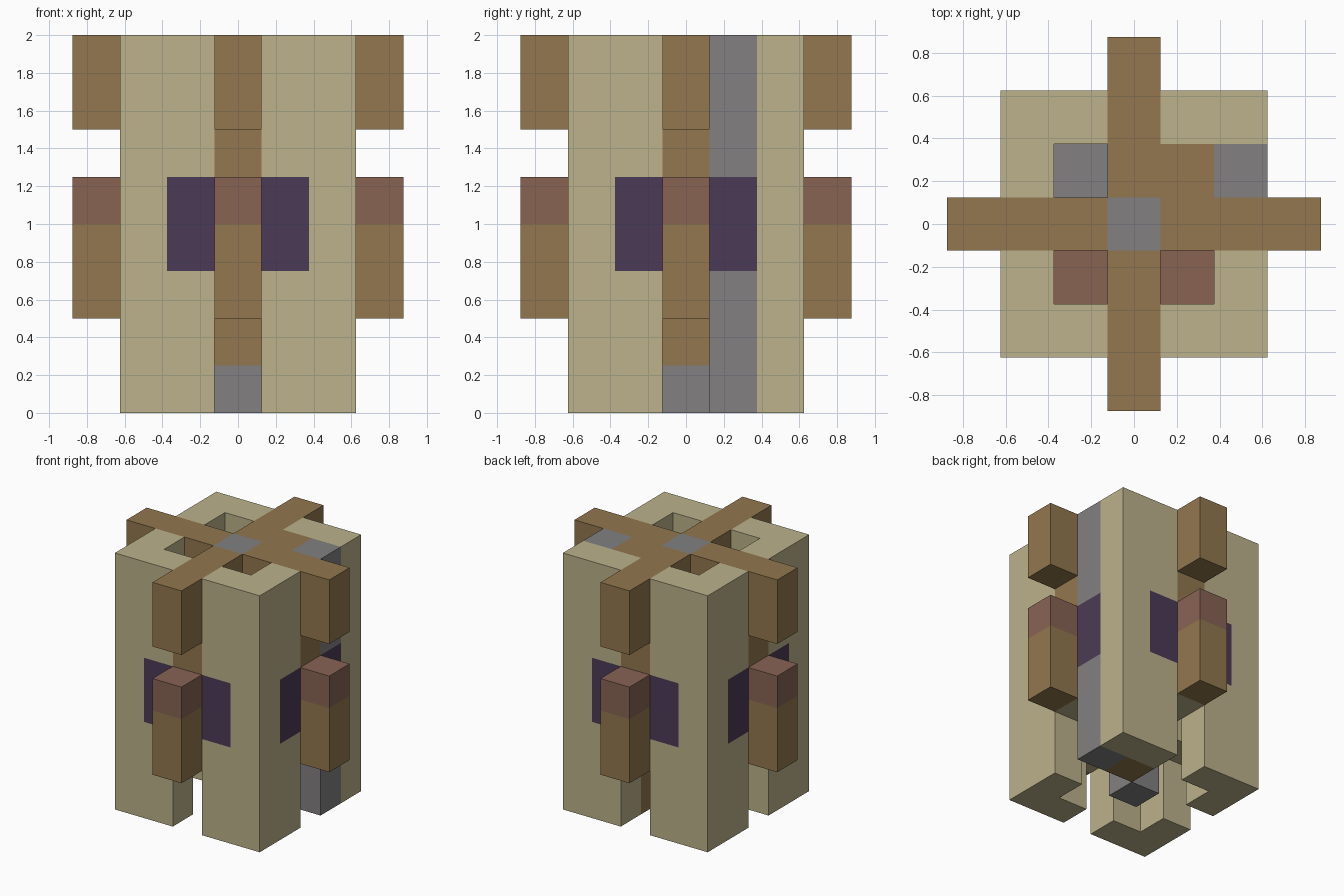
import bpy, bmesh
from mathutils import Vector

cube = bpy.data.objects.get("Cube")
if cube:
    bpy.data.objects.remove(cube, do_unlink=True)

CELL = 0.25
HEIGHT = 8


def material(name, rgb):
    linear = [((c / 255 + 0.055) / 1.055) ** 2.4 for c in rgb]
    mat = bpy.data.materials.new(name)
    mat.use_nodes = True
    mat.diffuse_color = (*linear, 1)
    bsdf = next(n for n in mat.node_tree.nodes if n.type == "BSDF_PRINCIPLED")
    bsdf.inputs["Base Color"].default_value = (*linear, 1)
    return mat


PALETTE = {
    "tan": material("tan", (188, 178, 139)),
    "brown": material("brown", (146, 119, 78)),
    "clay": material("clay_red", (136, 99, 84)),
    "grey": material("grey", (130, 128, 128)),
    "purple": material("purple", (75, 59, 86)),
}
COLOURS = list(PALETTE)

# Every block of the model: (x, y, z) -> (part, colour)
blocks = {}


def column(part, colour, x, y, bottom=0, top=HEIGHT):
    for z in range(bottom, top):
        blocks[x, y, z] = (part, colour)


# Four L-shaped corner posts with purple windows beside each slot
for sx in (-1, 1):
    for sy in (-1, 1):
        post = ("back" if sy > 0 else "front") + ("_left" if sx > 0 else "_right") + "_post"
        column(post, "tan", 2 * sx, 2 * sy)
        for x, y in ((sx, 2 * sy), (2 * sx, sy)):
            column(post, "grey" if (x, y) == (2, 1) else "tan", x, y)
            column(post, "purple", x, y, 3, 5)

# Central core with grey ends
column("core", "brown", 0, 0)
for z in (0, HEIGHT - 1):
    column("core", "grey", 0, 0, z, z + 1)

# Brown filler column and the floors of the three shafts
column("filler_column", "brown", 1, 1)
column("shaft_floor_back", "grey", -1, 1, 4, 5)
for x in (-1, 1):
    column("shaft_floor_front", "clay", x, -1, 4, 5)

# Four sides: slot filling, crossbeam and the two stacked outer arms
SIDES = {"front": (0, -1), "back": (0, 1), "left": (1, 0), "right": (-1, 0)}
for side, (dx, dy) in SIDES.items():
    for step in (1, 2):
        column(side + "_slot_filling", "tan", step * dx, step * dy, 2, 5)
        column(side + "_beam", "brown", step * dx, step * dy, 5)
    x, y = 3 * dx, 3 * dy
    column(side + "_beam", "brown", x, y, 6)
    column(side + "_lower_arm", "brown", x, y, 2, 4)
    column(side + "_lower_arm", "clay", x, y, 4, 5)


def build(part):
    """Make one object from the exposed sides of a part's blocks."""
    bm = bmesh.new()
    for pos, (owner, colour) in blocks.items():
        if owner != part:
            continue
        centre = Vector(pos) + Vector((0, 0, 0.5))
        for axis in range(3):
            for sign in (-1, 1):
                normal = Vector((0, 0, 0))
                normal[axis] = sign
                if tuple(int(c) for c in Vector(pos) + normal) in blocks:
                    continue
                u = Vector((0, 0, 0))
                u[(axis + 1) % 3] = 0.5
                v = normal.cross(u)
                mid = centre + normal / 2
                ring = (mid - u - v, mid + u - v, mid + u + v, mid - u + v)
                face = bm.faces.new([bm.verts.new(p * CELL) for p in ring])
                face.material_index = COLOURS.index(colour)
    bmesh.ops.remove_doubles(bm, verts=bm.verts, dist=0.001)
    bmesh.ops.dissolve_limit(bm, angle_limit=0.01, verts=bm.verts,
                             edges=bm.edges, delimit={"MATERIAL"})
    mesh = bpy.data.meshes.new(part)
    bm.to_mesh(mesh)
    bm.free()
    for mat in PALETTE.values():
        mesh.materials.append(mat)
    bpy.context.collection.objects.link(bpy.data.objects.new(part, mesh))


for part in sorted({owner for owner, _ in blocks.values()}):
    build(part)
